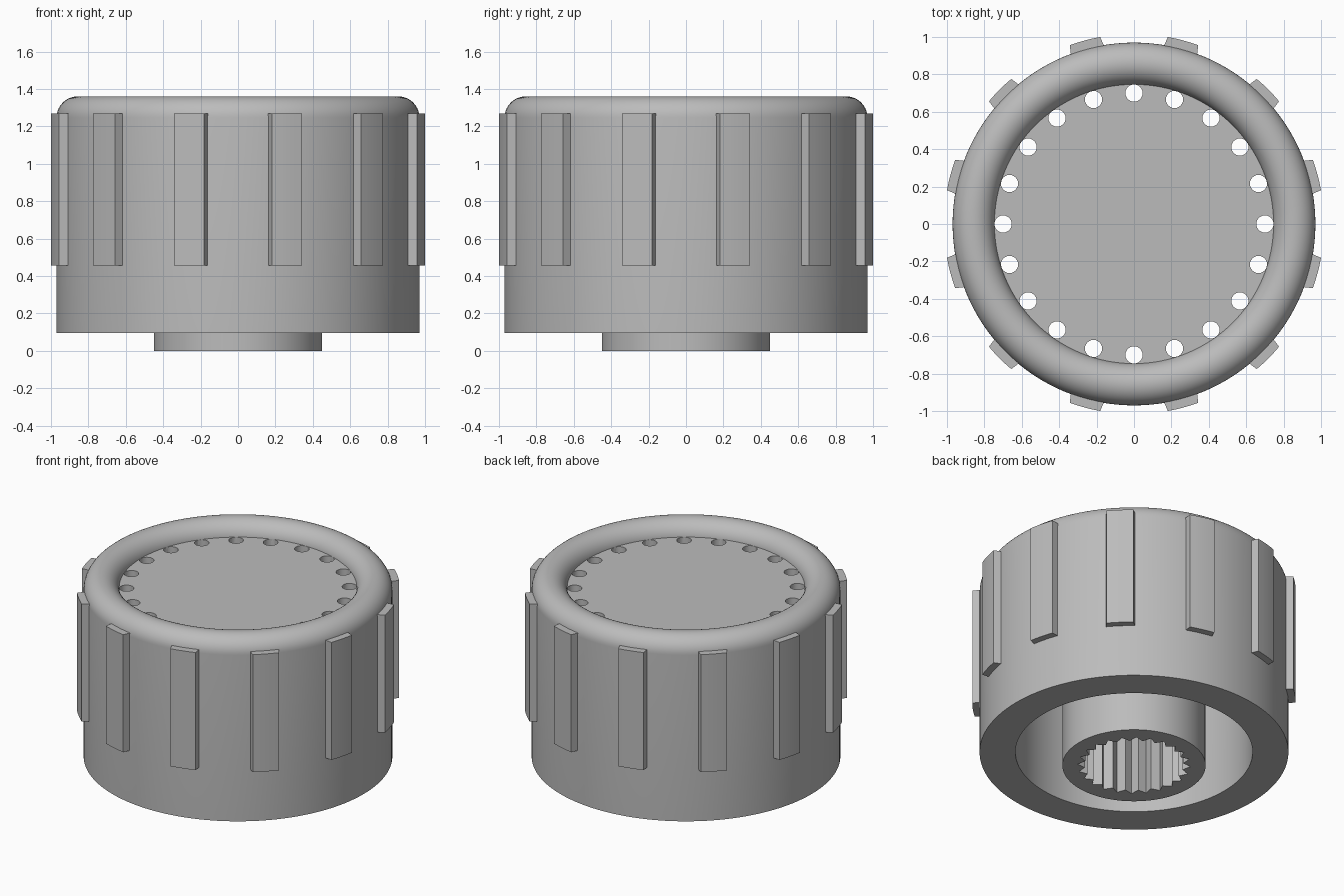
import bpy, bmesh
from math import sin, cos, pi, radians, tau

if "Cube" in bpy.data.objects:
    bpy.data.objects.remove(bpy.data.objects["Cube"])

grey = bpy.data.materials.new("mid grey")
grey.use_nodes = True
GREY = (0.5, 0.5, 0.5, 1)
grey.diffuse_color = GREY
grey.node_tree.nodes["Principled BSDF"].inputs["Base Color"].default_value = GREY

FLOOR_TOP, FLOOR_BASE = 1.265, 1.17


def finish(name, bm):
    """Turn a bmesh into a smooth-by-angle object."""
    bmesh.ops.recalc_face_normals(bm, faces=bm.faces)
    mesh = bpy.data.meshes.new(name)
    bm.to_mesh(mesh)
    bm.free()
    mesh.materials.append(grey)
    obj = bpy.data.objects.new(name, mesh)
    bpy.context.collection.objects.link(obj)
    bpy.ops.object.select_all(action='DESELECT')
    obj.select_set(True)
    bpy.context.view_layer.objects.active = obj
    bpy.ops.object.shade_smooth_by_angle(angle=radians(30))
    return obj


def polar(r, a):
    return (r * cos(a), r * sin(a))


def circle(r, n, centre=(0, 0)):
    return [(centre[0] + r * cos(tau * i / n), centre[1] + r * sin(tau * i / n)) for i in range(n)]


def prism(name, loops, z0, z1):
    """Extrude an outline, with optional hole outlines, from z0 to z1."""
    bm = bmesh.new()
    edges = []
    for loop in loops:
        verts = [bm.verts.new((x, y, z0)) for x, y in loop]
        edges += [bm.edges.new((verts[i - 1], verts[i])) for i in range(len(verts))]
    bmesh.ops.triangle_fill(bm, edges=edges, use_beauty=True, normal=(0, 0, 1))
    ext = bmesh.ops.extrude_face_region(bm, geom=bm.faces[:], use_keep_orig=True)
    top = [v for v in ext["geom"] if isinstance(v, bmesh.types.BMVert)]
    bmesh.ops.translate(bm, verts=top, vec=(0, 0, z1 - z0))
    return finish(name, bm)


def revolve(name, profile, steps):
    """Spin a closed (radius, height) profile about the z axis."""
    bm = bmesh.new()
    verts = [bm.verts.new((r, 0, z)) for r, z in profile]
    edges = [bm.edges.new((verts[i - 1], verts[i])) for i in range(len(verts))]
    bmesh.ops.spin(bm, geom=verts + edges, axis=(0, 0, 1), cent=(0, 0, 0),
                   angle=tau, steps=steps, use_merge=True)
    bmesh.ops.remove_doubles(bm, verts=bm.verts, dist=1e-5)
    return finish(name, bm)


# Outer shell: straight wall with a fully rounded rim
rim_r, rim_mid, rim_z = 0.1125, 0.8575, 1.2475
rim = [(rim_mid + rim_r * cos(pi * i / 20), rim_z + rim_r * sin(pi * i / 20)) for i in range(21)]
revolve("outer_shell", [(0.745, 0.095), (0.97, 0.095)] + rim, 128)

# Recessed top disc with a ring of through holes
holes = [circle(0.046, 24, polar(0.70, tau * k / 20)) for k in range(20)]
prism("top_disc", [circle(0.8, 96)] + holes, FLOOR_BASE, FLOOR_TOP)

# Central hub with a splined bore
teeth = 24
spline = [polar(0.355 if i % 2 else 0.31, pi * i / teeth) for i in range(2 * teeth)]
prism("splined_hub", [circle(0.45, 96), spline], 0, FLOOR_BASE + 0.01)

# Twelve tapered grip ribs around the wall
for k in range(12):
    mid = radians(15 + 30 * k)
    outer = [polar(1.016, mid + radians(4.75) * t / 2) for t in range(-2, 3)]
    base = [polar(0.955, mid + radians(s * 5.6)) for s in (1, -1)]
    prism(f"grip_rib_{k + 1}", [outer + base], 0.455, 1.27)
